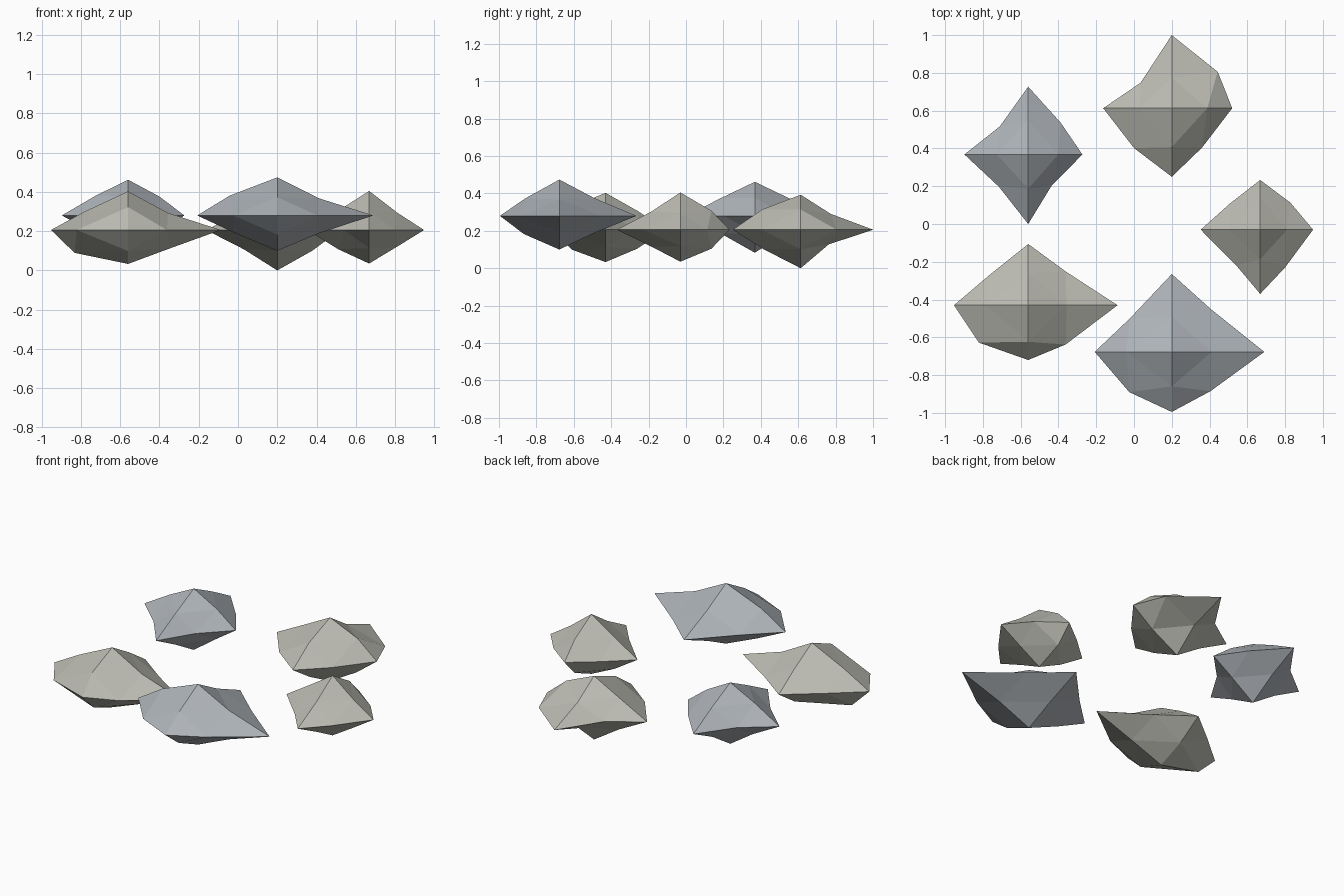
import bpy, bmesh
from mathutils import Vector

if "Cube" in bpy.data.objects:
    bpy.data.objects.remove(bpy.data.objects["Cube"])


def material(name, rgb):
    m = bpy.data.materials.new(name)
    m.diffuse_color = (*rgb, 1)
    m.use_nodes = True
    m.node_tree.nodes["Principled BSDF"].inputs["Base Color"].default_value = m.diffuse_color
    return m


warm = material("warm_stone", (0.50, 0.50, 0.45))
cool = material("cool_stone", (0.42, 0.45, 0.48))


def rock(name, mat, centre, x, y, z, ring, upper, lower):
    """Octahedral stone split once. x, y, z: world extents of the six tips.
    ring: waist points in the ++, -+, --, +- quarters (world x, y).
    upper, lower: how far the slope points toward +x, -x, +y, -y reach."""
    c = Vector(centre)
    half = Vector(((x[1] - x[0]) / 2, (y[1] - y[0]) / 2, (z[1] - z[0]) / 2))
    pts = {}
    for axis, (lo, hi) in enumerate((x, y, z)):
        for sign, value in ((-1, lo), (1, hi)):
            key = [0, 0, 0]
            key[axis] = sign
            p = c.copy()
            p[axis] = value
            pts[tuple(key)] = p
    for (sx, sy), (px, py) in zip(((1, 1), (-1, 1), (-1, -1), (1, -1)), ring):
        pts[(sx, sy, 0)] = Vector((px, py, c.z))
    for sz, factors in ((1, upper), (-1, lower)):
        for (sx, sy), f in zip(((1, 0), (-1, 0), (0, 1), (0, -1)), factors):
            d = Vector((sx * half.x, sy * half.y, sz * half.z))
            pts[(sx, sy, sz)] = c + d * f

    bm = bmesh.new()
    v = {k: bm.verts.new(p) for k, p in pts.items()}
    # four triangles in each of the eight octants
    for sx in (-1, 1):
        for sy in (-1, 1):
            for sz in (-1, 1):
                a, b, t = v[(sx, 0, 0)], v[(0, sy, 0)], v[(0, 0, sz)]
                ab, bt, at = v[(sx, sy, 0)], v[(0, sy, sz)], v[(sx, 0, sz)]
                for tri in ((a, ab, at), (ab, b, bt), (at, bt, t), (ab, bt, at)):
                    bm.faces.new(tri)
    bmesh.ops.recalc_face_normals(bm, faces=bm.faces)
    mesh = bpy.data.meshes.new(name)
    bm.to_mesh(mesh)
    bm.free()
    mesh.materials.append(mat)
    bpy.context.collection.objects.link(bpy.data.objects.new(name, mesh))


# ring of five stones
rock("front_left_rock", warm, (-.56, -.43, .206), (-.953, -.087), (-.72, -.106), (.033, .403),
     ((-.362, -.251), (-.765, -.27), (-.821, -.628), (-.362, -.638)),
     (.47, .51, .55, .63), (.50, .63, .55, .58))
rock("back_right_rock", warm, (.2, .613, .206), (-.163, .52), (.25, 1.0), (0, .393),
     ((.443, .806), (.035, .748), (.0, .402), (.36, .404)),
     (.55, .50, .43, .55), (.53, .50, .40, .53))
rock("front_right_rock", cool, (.2, -.677, .28), (-.208, .69), (-.995, -.265), (.1, .474),
     ((.41, -.453), (-.02, -.498), (-.025, -.89), (.405, -.885)),
     (.47, .54, .51, .50), (.48, .48, .50, .52))
rock("back_left_rock", cool, (-.56, .368, .28), (-.898, -.273), (0, .727), (.083, .462),
     ((-.388, .536), (-.71, .517), (-.716, .198), (-.436, .203)),
     (.51, .53, .50, .50), (.48, .50, .47, .50))
rock("right_rock", warm, (.668, -.03, .206), (.353, .948), (-.37, .233), (.035, .405),
     ((.827, .114), (.51, .11), (.541, -.219), (.80, -.23)),
     (.48, .53, .55, .52), (.47, .53, .55, .50))
